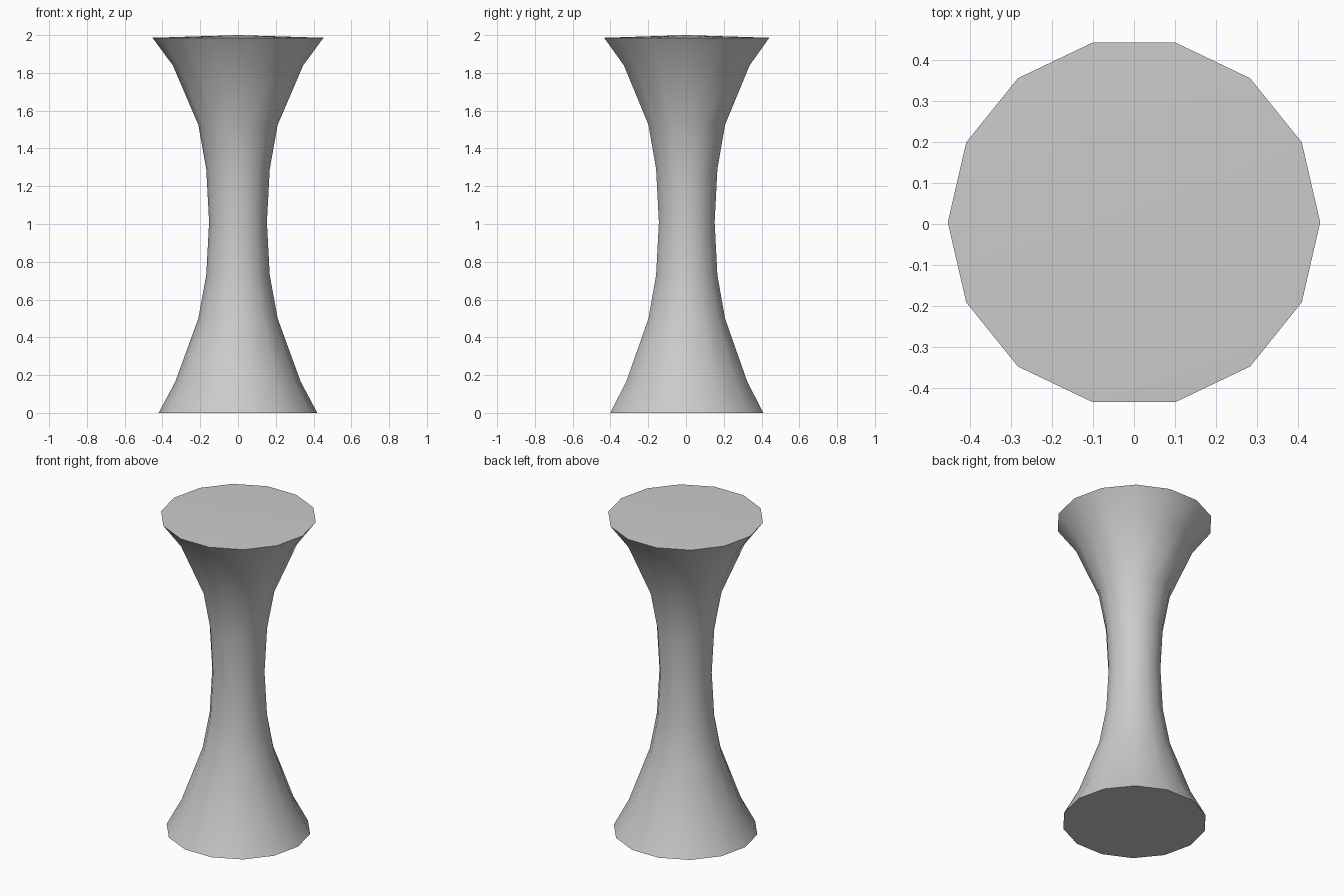
import bpy, bmesh
from math import cos, sin, tau, radians

if "Cube" in bpy.data.objects:
    bpy.data.objects.remove(bpy.data.objects["Cube"])

SIDES = 14
OFFSET_Y = 0.004
# (radius, height) from base to top rim
PROFILE = [(0.42, 0.0), (0.332, 0.165), (0.21, 0.5), (0.168, 0.73), (0.153, 1.01),
           (0.168, 1.29), (0.21, 1.525), (0.345, 1.84), (0.453, 1.986)]

bm = bmesh.new()

# Waisted body: stacked 14-sided rings joined by quads
rings = [[bm.verts.new((r * cos(tau * i / SIDES), r * sin(tau * i / SIDES) * 0.99 + OFFSET_Y, z))
          for i in range(SIDES)] for r, z in PROFILE]
for lower, upper in zip(rings, rings[1:]):
    for i in range(SIDES):
        j = (i + 1) % SIDES
        bm.faces.new((lower[i], lower[j], upper[j], upper[i]))

# Flat base and very slightly domed seat
bm.faces.new(list(reversed(rings[0])))
centre = bm.verts.new((0, OFFSET_Y, 2.0))
for i in range(SIDES):
    bm.faces.new((rings[-1][i], rings[-1][(i + 1) % SIDES], centre))

mesh = bpy.data.meshes.new("waisted_stool")
bm.to_mesh(mesh)
bm.free()
stool = bpy.data.objects.new("waisted_stool", mesh)
bpy.context.collection.objects.link(stool)

# Smooth sides with crisp rims
bpy.context.view_layer.objects.active = stool
stool.select_set(True)
bpy.ops.object.shade_smooth_by_angle(angle=radians(40))
